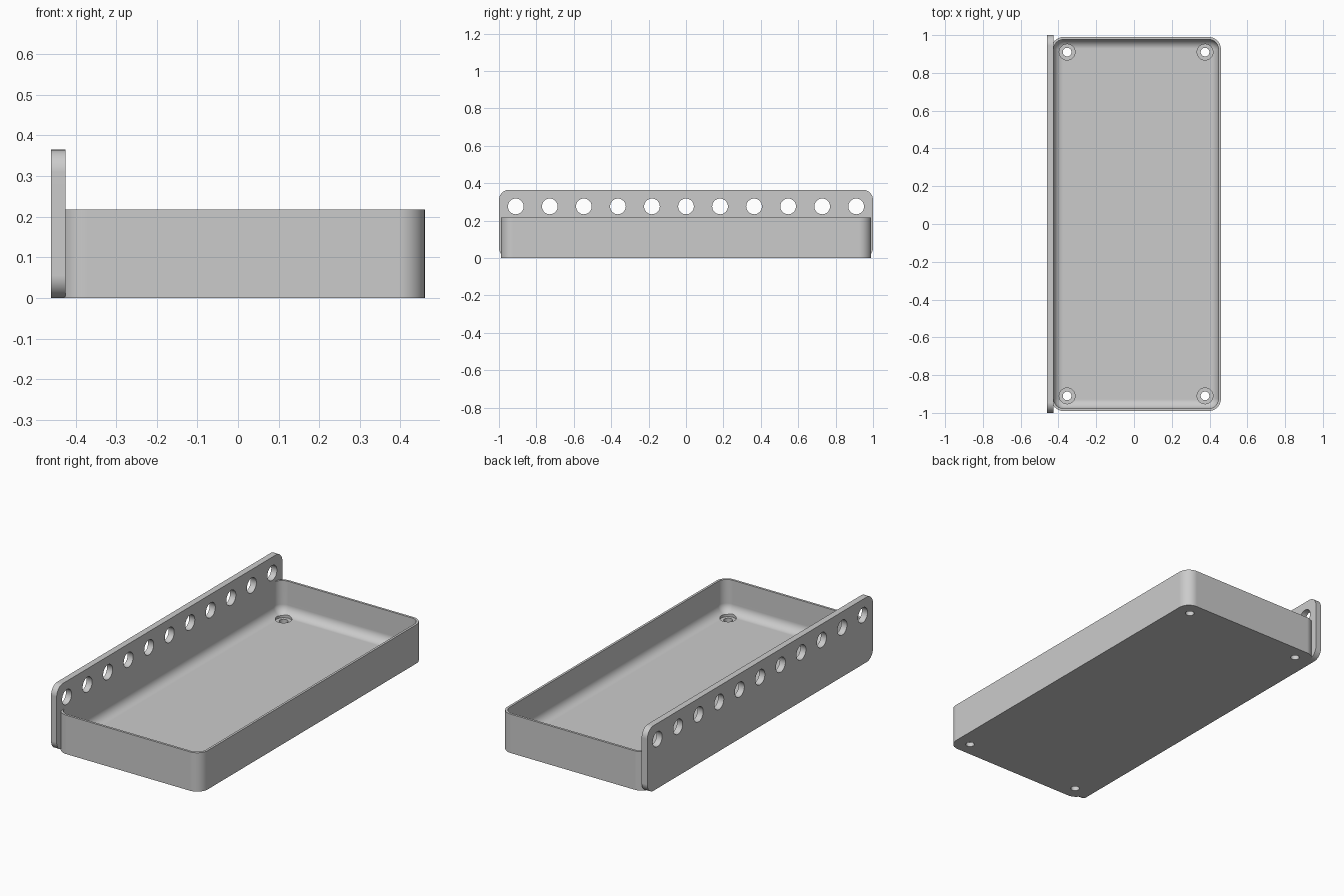
import bpy, bmesh, math
from mathutils import Matrix, Vector

cube = bpy.data.objects.get("Cube")
if cube:
    bpy.data.objects.remove(cube, do_unlink=True)

grey = bpy.data.materials.new("plain grey")
grey.use_nodes = True
colour = (0.6, 0.6, 0.6, 1)
grey.diffuse_color = colour
grey.node_tree.nodes["Principled BSDF"].inputs["Base Color"].default_value = colour

# Main dimensions
PLATE_X0, PLATE_X1, PLATE_TOP, PLATE_CORNER = -0.46, -0.425, 0.365, 0.055
WALL, HEIGHT, FLOOR, FILLET = 0.013, 0.218, 0.035, 0.05
TRAY_X0, TRAY_X1, TRAY_Y = PLATE_X1 - WALL, 0.46, 0.99
CX, HALF_X = (TRAY_X0 + TRAY_X1) / 2, (TRAY_X1 - TRAY_X0) / 2
CORNER = FILLET + WALL + 0.002


def rounded_rect(half_a, half_b, radius, steps=10):
    """Outline of a rounded rectangle, counter-clockwise about the origin."""
    points = []
    for quarter, (sa, sb) in enumerate(((1, 1), (-1, 1), (-1, -1), (1, -1))):
        for i in range(steps + 1):
            t = math.radians(90) * (quarter + i / steps)
            points.append((sa * (half_a - radius) + radius * math.cos(t),
                           sb * (half_b - radius) + radius * math.sin(t)))
    return points


def loft(name, rings):
    """Solid skinned over rings of equal length, capped at both ends."""
    bm = bmesh.new()
    loops = [[bm.verts.new(p) for p in ring] for ring in rings]
    for low, high in zip(loops, loops[1:]):
        for i in range(len(low)):
            j = (i + 1) % len(low)
            bm.faces.new((low[i], low[j], high[j], high[i]))
    bm.faces.new(loops[0][::-1])
    bm.faces.new(loops[-1])
    bmesh.ops.recalc_face_normals(bm, faces=bm.faces)
    mesh = bpy.data.meshes.new(name)
    bm.to_mesh(mesh)
    bm.free()
    obj = bpy.data.objects.new(name, mesh)
    bpy.context.collection.objects.link(obj)
    mesh.materials.append(grey)
    return obj


def cylinders(name, specs, axis="Z"):
    """One cutter made of many cylinders: (centre, radius, length)."""
    bm = bmesh.new()
    turn = Matrix.Rotation(math.radians(90), 4, "Y") if axis == "X" else Matrix()
    for centre, radius, length in specs:
        bmesh.ops.create_cone(bm, cap_ends=True, segments=32, radius1=radius, radius2=radius,
                              depth=length, matrix=Matrix.Translation(Vector(centre)) @ turn)
    mesh = bpy.data.meshes.new(name)
    bm.to_mesh(mesh)
    bm.free()
    obj = bpy.data.objects.new(name, mesh)
    bpy.context.collection.objects.link(obj)
    obj.hide_render = True
    return obj


def select_only(obj):
    bpy.ops.object.select_all(action="DESELECT")
    obj.select_set(True)
    bpy.context.view_layer.objects.active = obj


def cut(obj, cutter):
    mod = obj.modifiers.new("holes", "BOOLEAN")
    mod.operation, mod.solver, mod.object = "DIFFERENCE", "EXACT", cutter
    select_only(obj)
    bpy.ops.object.modifier_apply(modifier=mod.name)
    bpy.data.objects.remove(cutter, do_unlink=True)


def finish(obj):
    select_only(obj)
    bpy.ops.object.shade_smooth_by_angle(angle=math.radians(30))
    mod = obj.modifiers.new("even shading", "WEIGHTED_NORMAL")
    mod.keep_sharp = True


# Tray: outer wall, rim, inner wall, then a filleted floor
def tray_ring(inset, z):
    outline = rounded_rect(HALF_X - inset, TRAY_Y - inset, CORNER - inset)
    return [(CX + x, y, z) for x, y in outline]


rings = [tray_ring(0, 0), tray_ring(0, HEIGHT), tray_ring(WALL, HEIGHT)]
for i in range(11):
    t = math.radians(90) * i / 10
    rings.append(tray_ring(WALL + FILLET * (1 - math.cos(t)),
                           FLOOR + FILLET * (1 - math.sin(t))))
tray = loft("tray", rings)

# Corner screw holes with a recess for the heads
spots = [(CX + sx * 0.365, sy * 0.91) for sx in (-1, 1) for sy in (-1, 1)]
cut(tray, cylinders("screw_recess_cutter", [((x, y, FLOOR - 0.01 + 0.05), 0.042, 0.1) for x, y in spots]))
cut(tray, cylinders("screw_hole_cutter", [((x, y, 0), 0.023, 0.2) for x, y in spots]))
finish(tray)

# Side plate with a row of round holes
outline = rounded_rect(1.0, PLATE_TOP / 2, PLATE_CORNER)
plate = loft("side_plate", [[(x, y, z + PLATE_TOP / 2) for y, z in outline]
                            for x in (PLATE_X0, PLATE_X1)])
cut(plate, cylinders("plate_hole_cutter",
                     [((PLATE_X0, i * 0.182, 0.276), 0.042, 0.3) for i in range(-5, 6)], "X"))
finish(plate)
